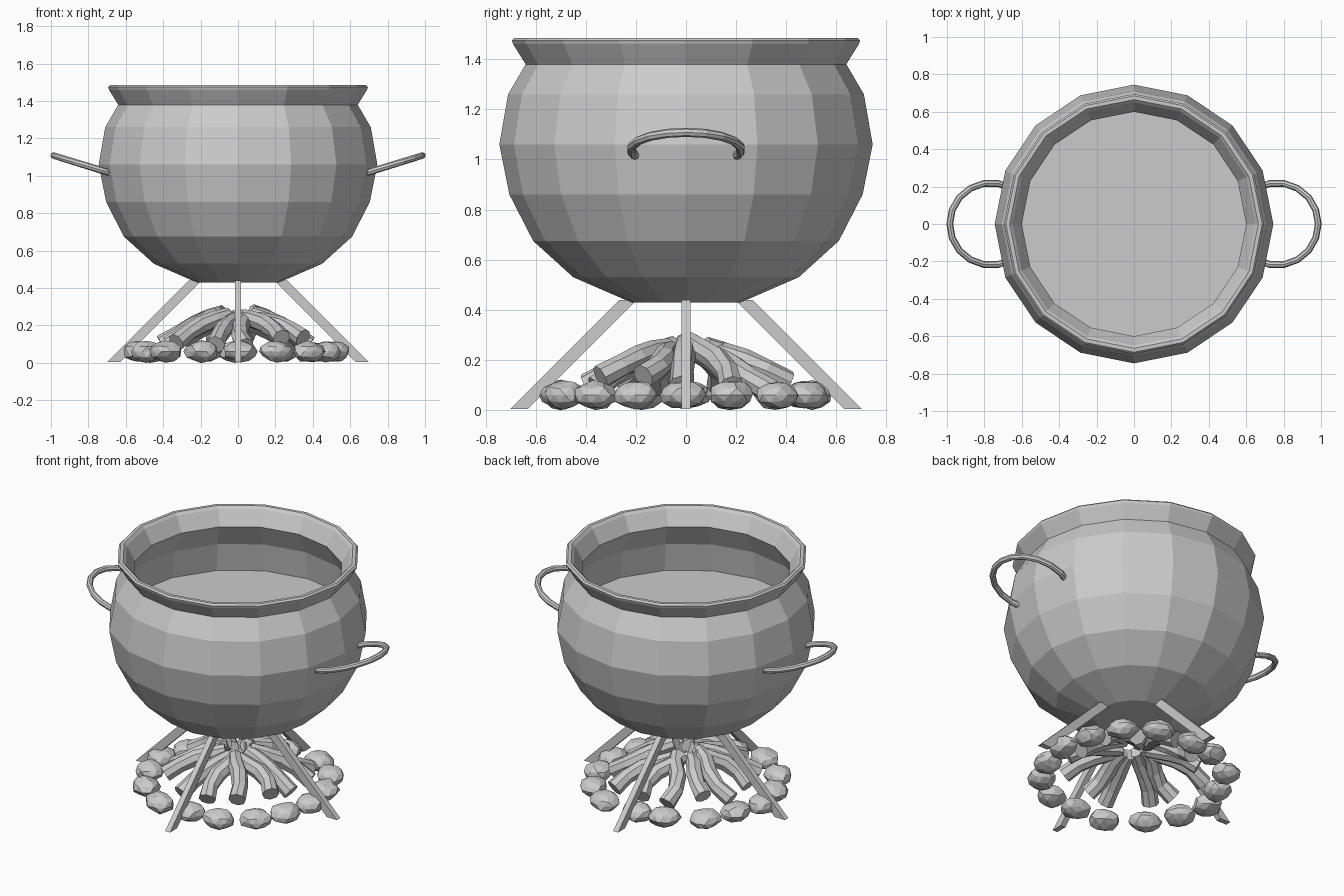
import bpy, bmesh, math, random
from mathutils import Vector, Matrix

random.seed(4)
if "Cube" in bpy.data.objects:
    bpy.data.objects.remove(bpy.data.objects["Cube"])

grey = bpy.data.materials.new("plain grey")
grey.use_nodes = True
grey.diffuse_color = (0.6, 0.6, 0.6, 1)
grey.node_tree.nodes["Principled BSDF"].inputs["Base Color"].default_value = grey.diffuse_color


def finish(name, bm):
    bmesh.ops.recalc_face_normals(bm, faces=bm.faces)
    mesh = bpy.data.meshes.new(name)
    bm.to_mesh(mesh)
    bm.free()
    mesh.materials.append(grey)
    obj = bpy.data.objects.new(name, mesh)
    bpy.context.collection.objects.link(obj)
    return obj


def skin(bm, rings):
    """Bridge closed rings of points and cap both ends."""
    loops = [[bm.verts.new(p) for p in ring] for ring in rings]
    n = len(loops[0])
    for a, b in zip(loops, loops[1:]):
        for i in range(n):
            j = (i + 1) % n
            bm.faces.new((a[i], a[j], b[j], b[i]))
    bm.faces.new(loops[0])
    bm.faces.new(loops[-1])


def lathe(name, profile, sides=16):
    bm = bmesh.new()
    skin(bm, [[(r * math.cos(math.tau * i / sides), r * math.sin(math.tau * i / sides), z)
               for i in range(sides)] for r, z in profile])
    return finish(name, bm)


def tube(name, path, radii, sides):
    bm = bmesh.new()
    rings = []
    for k, p in enumerate(path):
        t = (path[min(k + 1, len(path) - 1)] - path[max(k - 1, 0)]).normalized()
        u = t.cross(Vector((0, 0, 1))).normalized()
        v = t.cross(u)
        rings.append([p + radii[k] * (u * math.cos(math.tau * i / sides) + v * math.sin(math.tau * i / sides))
                      for i in range(sides)])
    skin(bm, rings)
    return finish(name, bm)


# Pot: outer belly, flared rim, inner wall; the last ring is capped by the soup surface
lathe("pot", [(0.22, 0.43), (0.45, 0.53), (0.61, 0.675), (0.705, 0.86), (0.745, 1.06),
              (0.71, 1.26), (0.64, 1.38), (0.69, 1.46), (0.695, 1.475), (0.685, 1.485),
              (0.665, 1.485), (0.65, 1.47), (0.6, 1.38), (0.67, 1.24), (0.7, 1.06)])

# Side handles: tilted loops with hooked ends
for side, label in ((1, "left"), (-1, "right")):
    path = []
    for k in range(13):
        a = math.radians(-120 + 20 * k)
        x = 0.765 + 0.22 * math.cos(a)
        path.append(Vector((side * x, 0.22 * math.sin(a), 1.02 + 0.31 * (x - 0.7))))
    tube(label + "_handle", path, [0.018] * len(path), 8)

# Four slanted legs
for k in range(4):
    bm = bmesh.new()
    skin(bm, [[(r, -0.017, z), (r + 0.07, -0.017, z), (r + 0.07, 0.017, z), (r, 0.017, z)]
              for r, z in ((0.63, 0.005), (0.195, 0.44))])
    bm.transform(Matrix.Rotation(k * math.pi / 2, 4, "Z"))
    finish("leg_%d" % (k + 1), bm)

# Ring of fire stones
for k in range(16):
    bm = bmesh.new()
    bmesh.ops.create_icosphere(bm, subdivisions=2, radius=1)
    for v in bm.verts:
        v.co *= random.uniform(0.88, 1.06)
    bm.transform(Matrix.Diagonal((0.082, 0.095, 0.058, 1)) @ Matrix.Rotation(random.uniform(0, 6), 4, "Z"))
    bm.transform(Matrix.Translation((0.52 + random.uniform(-0.02, 0.02), 0, 0.06)))
    bm.transform(Matrix.Rotation(math.tau * k / 16 + random.uniform(-0.04, 0.04), 4, "Z"))
    finish("stone_%d" % (k + 1), bm)

# Stacked firewood leaning to the middle, each log slightly bent
for k in range(13):
    a = math.tau * k / 13 + random.uniform(-0.08, 0.08)
    out = Vector((math.cos(a), math.sin(a), 0))
    across = Vector((-out.y, out.x, 0))
    bend = random.uniform(-0.035, 0.035)
    reach = random.uniform(0.36, 0.43)
    foot = random.uniform(0.07, 0.14)
    top = random.uniform(0.23, 0.285)
    path = []
    for i in range(5):
        t = i / 4
        path.append(out * (reach + (0.07 - reach) * t) + across * bend * math.sin(t * math.tau * 0.8)
                    + Vector((0, 0, foot + (top - foot) * t + 0.02 * math.sin(t * math.pi))))
    tube("log_%d" % (k + 1), path, [0.05, 0.046, 0.049, 0.046, 0.04], 8)
